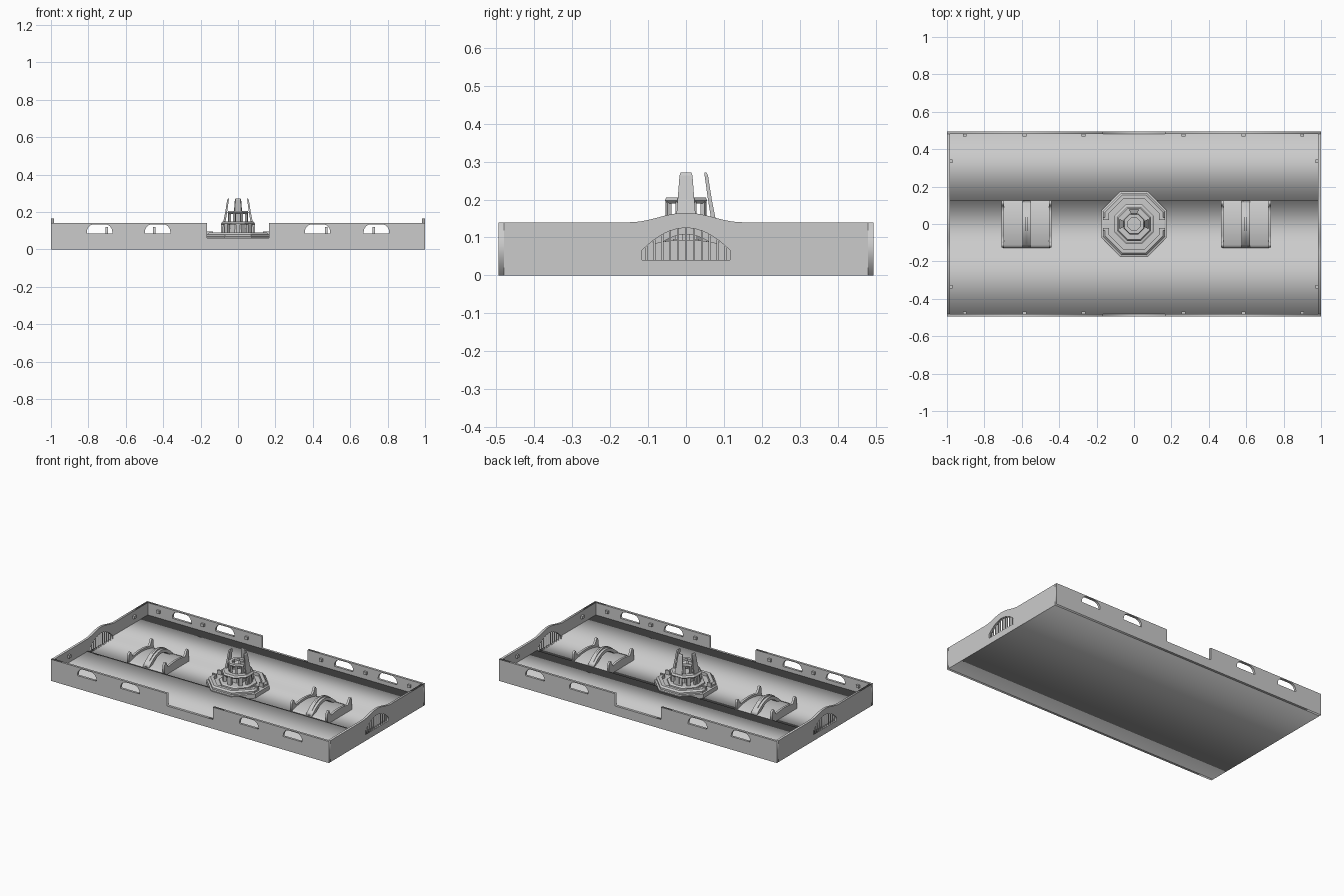
import bpy, bmesh, math
from mathutils import Matrix, Vector

if "Cube" in bpy.data.objects:
    bpy.data.objects.remove(bpy.data.objects["Cube"])

COS8 = math.cos(math.pi / 8)
SIDE = Matrix.Rotation(math.pi / 2, 4, 'X')                                  # outline drawn in x/z
END = Matrix.Rotation(math.pi / 2, 4, 'Z') @ SIDE                            # outline drawn in y/z


def add(name, mesh):
    ob = bpy.data.objects.new(name, mesh)
    bpy.context.collection.objects.link(ob)
    return ob


def plate(name, outlines, thick, orient, loc):
    """Flat plate with holes: first outline is the border, the rest are holes."""
    cu = bpy.data.curves.new(name, 'CURVE')
    cu.dimensions, cu.fill_mode, cu.extrude = '2D', 'BOTH', thick / 2
    for pts in outlines:
        sp = cu.splines.new('POLY')
        sp.points.add(len(pts) - 1)
        for p, (a, b) in zip(sp.points, pts):
            p.co = (a, b, 0, 1)
        sp.use_cyclic_u = True
    tmp = bpy.data.objects.new(name + "_outline", cu)
    bpy.context.collection.objects.link(tmp)
    bpy.context.view_layer.update()
    dg = bpy.context.evaluated_depsgraph_get()
    me = bpy.data.meshes.new_from_object(tmp.evaluated_get(dg))
    bpy.data.objects.remove(tmp)
    me.transform(Matrix.Translation(loc) @ orient)
    return add(name, me)


def boxes(name, items):
    """Many boxes in one object: (centre, size, turn about the z axis)."""
    bm = bmesh.new()
    for c, s, turn in items:
        m = Matrix.Rotation(turn, 4, 'Z') @ Matrix.Translation(c) @ Matrix.Diagonal((*s, 1))
        bmesh.ops.create_cube(bm, size=1, matrix=m)
    me = bpy.data.meshes.new(name)
    bm.to_mesh(me)
    return add(name, me)


def skin(name, rings, closed):
    """Join equal-length loops of points; closed joins last to first."""
    bm = bmesh.new()
    vs = [[bm.verts.new(p) for p in r] for r in rings]
    n, k = len(rings), len(rings[0])
    for i in range(n if closed else n - 1):
        for j in range(k):
            a, b = vs[i], vs[(i + 1) % n]
            bm.faces.new((a[j], a[(j + 1) % k], b[(j + 1) % k], b[j]))
    if not closed:
        bm.faces.new(vs[0])
        bm.faces.new(vs[-1])
    bmesh.ops.recalc_face_normals(bm, faces=bm.faces)
    me = bpy.data.meshes.new(name)
    bm.to_mesh(me)
    return add(name, me)


def octagon(name, profile):
    """Sweep a closed (flat radius, z) profile around eight sides."""
    rings = []
    for i in range(8):
        a = math.pi / 8 + i * math.pi / 4
        rings.append([(r / COS8 * math.cos(a), r / COS8 * math.sin(a), z) for r, z in profile])
    return skin(name, rings, True)


def arc(half, z_edge, z_top, n=16):
    """Arched line from y=-half to y=+half."""
    return [(half * t, z_edge + (z_top - z_edge) * (1 - t * t))
            for t in (-1 + 2 * i / n for i in range(n + 1))]


# floor slab with the central trench
plate("floor", [[(-.48, 0), (.48, 0), (.48, .06), (.125, .06), (.125, .04),
                 (-.125, .04), (-.135, .06), (-.48, .06)]], 1.97, END, (0, 0, 0))


# long side walls with a central gap and arched windows
def window(cx):
    w, z0, z1, r = .068, .085, .134, .04
    pts = [(cx - w, z0), (cx + w, z0)]
    for i in range(7):
        a = i / 6 * math.pi / 2
        pts.append((cx + w - r + r * math.cos(a), z1 - r + r * math.sin(a)))
    for i in range(7):
        a = math.pi / 2 + i / 6 * math.pi / 2
        pts.append((cx - w + r + r * math.cos(a), z1 - r + r * math.sin(a)))
    return pts


wall = [(-1, 0), (1, 0), (1, .14), (.165, .14), (.165, .06),
        (-.165, .06), (-.165, .14), (-1, .14)]
holes = [window(x) for x in (-.74, -.43, .425, .74)]
for name, y in (("front_wall", -.4875), ("back_wall", .4875)):
    plate(name, [wall] + holes, .015, SIDE, (0, y, 0))

# end walls with a raised hump and a barred arch window
hump = [(.15 - .3 * i / 20, .14 + .0125 * (1 - math.cos(2 * math.pi * i / 20))) for i in range(21)]
end_wall = [(-.48, 0), (.48, 0), (.48, .14)] + hump + [(-.48, .14)]
end_hole = [(-.116, .041), (.116, .041)] + arc(.116, .066, .125)[::-1]
for s, name in ((-1, "left"), (1, "right")):
    plate(name + "_end_wall", [end_wall, end_hole], .015, END, (s * .9925, 0, 0))
    bars = []
    for i in range(-5, 6):
        y = i * .021
        top = .066 + .059 * (1 - (y / .116) ** 2) + .001
        bars.append(((s * .9925, y, (.04 + top) / 2), (.006, .006, top - .04), 0))
    boxes(name + "_window_bars", bars)

# small lamps along the inside of the walls
lamps = []
for s in (-1, 1):
    for x in (-.905, -.585, -.27, .265, .585, .9):
        lamps.append(((x, s * .474, .104), (.02, .014, .018), 0))
    for y in (-.335, .335):
        lamps.append(((s * .978, y, .104), (.014, .02, .018), 0))
boxes("wall_lamps", lamps)

# two bridges over the trench: deck, side ribs with posts, tall middle arch
for cx, name in ((-.575, "left"), (.598, "right")):
    deck = arc(.128, .058, .08)
    plate(name + "_bridge_deck", [deck + [(y, z - .012) for y, z in deck[::-1]]],
          .25, END, (cx, 0, 0))
    high, low = arc(.126, .06, .128), arc(.105, .05, .108)
    plate(name + "_bridge_arch", [high + low[::-1]], .044, END, (cx, 0, 0))
    rail = [(y, z + .007) for y, z in arc(.115, .064, .13)]
    plate(name + "_arch_ridge", [rail + high[::-1]], .012, END, (cx, 0, 0))
    for s in (-1, 1):
        rib = [(-.126, .04), (.126, .04), (.126, .105), (.118, .12), (.106, .12), (.098, .1)]
        rib += arc(.085, .084, .094, 8)[::-1]
        rib += [(-.098, .1), (-.106, .12), (-.118, .12), (-.126, .105)]
        plate(name + "_bridge_rib", [rib], .014, END, (cx + s * .127, 0, 0))

# octagonal plinth and stepped rim, opened at both trench sides
octagon("plinth", [(.001, .04), (.175, .04), (.175, .066), (.16, .07), (.001, .07)])
rim = octagon("plinth_rim", [(.165, .06), (.165, .08), (.155, .09), (.135, .09), (.135, .06)])
cutter = boxes("rim_gap_cutter", [((s * .15, 0, .1), (.1, .045, .1), 0) for s in (-1, 1)])
cutter.hide_render = cutter.hide_viewport = True
mod = rim.modifiers.new("gaps", 'BOOLEAN')
mod.operation, mod.object = 'DIFFERENCE', cutter
boxes("gap_posts", [((x, y, .078), (.03, .012, .036), 0)
                    for x in (-.15, .15) for y in (-.028, .028)])

# lower tower tier: step, pillars, ring gallery
octagon("tower_step", [(.001, .06), (.105, .06), (.105, .08), (.095, .085), (.001, .085)])
boxes("lower_pillars", [((.08, 0, .108), (.02, .022, .056), i * math.pi / 4) for i in range(8)])
octagon("lower_ring", [(.055, .132), (.086, .132), (.09, .14), (.082, .15), (.055, .15)])
octagon("tower_core", [(.001, .08), (.045, .08), (.038, .14), (.001, .14)])

# upper tower tier
boxes("upper_pillars", [((.05, 0, .17), (.012, .014, .05), math.pi / 4 * (i + .5))
                        for i in range(8)])
octagon("upper_ring", [(.034, .19), (.05, .19), (.056, .197), (.052, .206), (.034, .206)])

# three tall blades leaning inward
sections = [(.085, .086, .07, .03), (.15, .078, .066, .026), (.2, .068, .058, .022),
            (.264, .058, .049, .017), (.272, .054, .049, .014)]
for turn, name in ((0, "right_blade"), (math.pi / 2, "back_blade"), (math.pi, "left_blade")):
    m = Matrix.Rotation(turn, 3, 'Z')
    skin(name, [[m @ Vector(p) for p in ((o, -w, z), (o, w, z), (i, w * .8, z), (i, -w * .8, z))]
                for z, o, i, w in sections], False)
